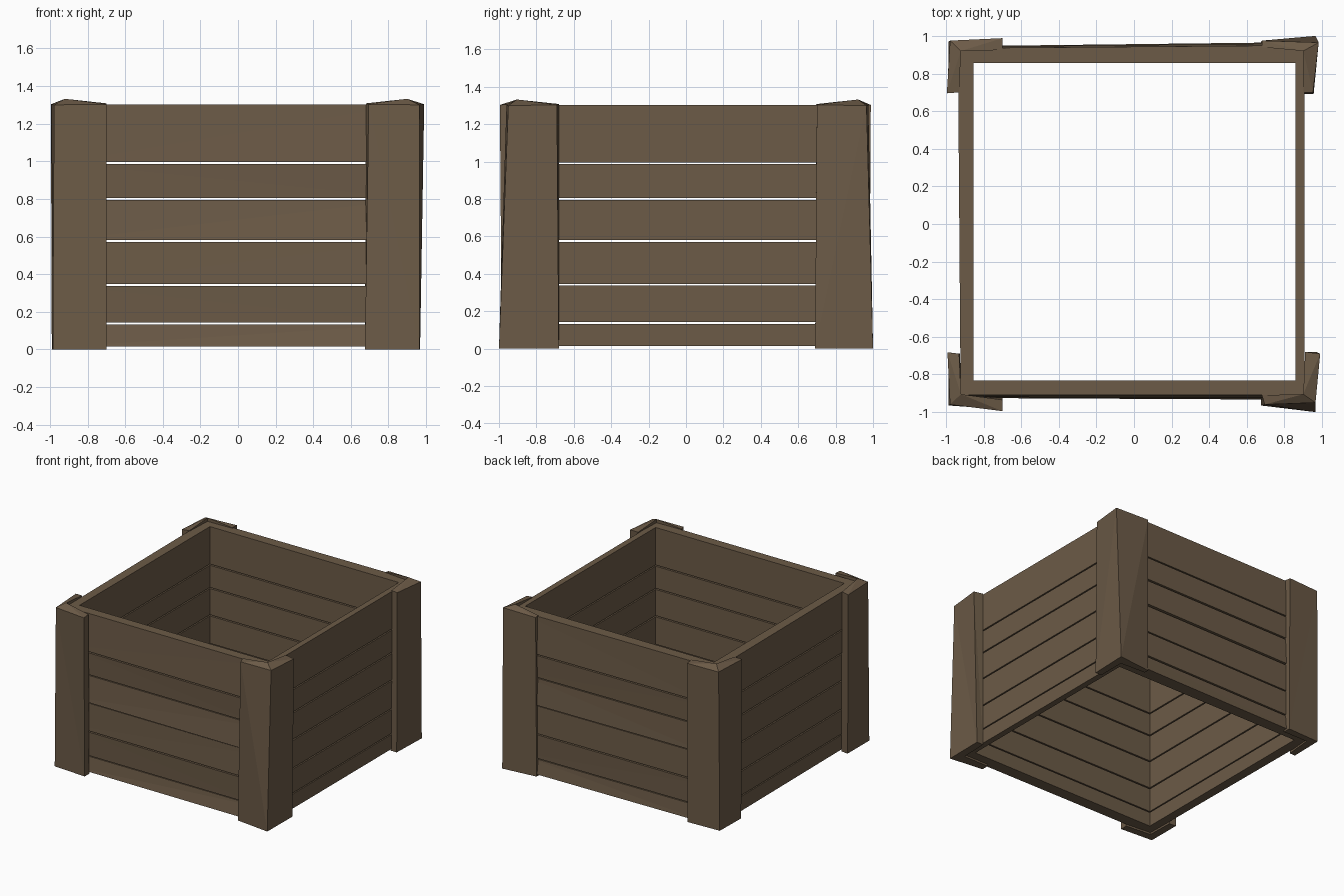
import bpy, bmesh

if "Cube" in bpy.data.objects:
    bpy.data.objects.remove(bpy.data.objects["Cube"])

wood = bpy.data.materials.new("weathered brown wood")
wood.diffuse_color = (0.150, 0.104, 0.063, 1)
wood.use_nodes = True
wood.node_tree.nodes["Principled BSDF"].inputs["Base Color"].default_value = wood.diffuse_color


def prism(name, bottom, top):
    """Closed solid between two matching rings of 3D points."""
    bm = bmesh.new()
    lo = [bm.verts.new(p) for p in bottom]
    hi = [bm.verts.new(p) for p in top]
    n = len(lo)
    for i in range(n):
        j = (i + 1) % n
        bm.faces.new((lo[i], lo[j], hi[j], hi[i]))
    if n == 6:  # L section: two mitred quads at each end
        for ring in (lo, hi):
            bm.faces.new((ring[0], ring[1], ring[2], ring[3]))
            bm.faces.new((ring[0], ring[3], ring[4], ring[5]))
    else:
        bm.faces.new(lo)
        bm.faces.new(hi)
    bmesh.ops.recalc_face_normals(bm, faces=bm.faces)
    bmesh.ops.triangulate(bm, faces=bm.faces)
    me = bpy.data.meshes.new(name)
    bm.to_mesh(me)
    bm.free()
    me.materials.append(wood)
    ob = bpy.data.objects.new(name, me)
    bpy.context.collection.objects.link(ob)


# Horizontal slats, the same heights on all four sides
levels = [(0.015, 0.133), (0.142, 0.337), (0.347, 0.571),
          (0.581, 0.795), (0.805, 0.986), (0.996, 1.303)]
# Small outward lean of the lower / upper edge of each slat
lean = [(0.015, 0.0), (0.005, 0.01), (0.01, 0.005),
        (0.015, 0.0), (0.005, 0.01), (0.01, 0.0)]

# side: (runs along x?, start, end, inner, outer at start, outer at end, warp)
walls = {
    "front": (True, -0.92, 0.90, -0.832, -0.910, -0.910, -1.0),
    "back": (True, -0.92, 0.90, 0.855, 0.935, 0.950, 0.7),
    "left": (False, -0.90, 0.92, -0.853, -0.922, -0.936, 0.0),
    "right": (False, -0.90, 0.92, 0.858, 0.907, 0.907, 0.0),
}
for side, (along_x, a, b, inner, out_a, out_b, warp) in walls.items():
    for i, ((z0, z1), (l0, l1)) in enumerate(zip(levels, lean)):
        rings = []
        for z, l in ((z0, l0), (z1, l1)):
            o = l * warp
            pts = [(a, inner), (b, inner), (b, out_b + 1.6 * o), (a, out_a + o)]
            rings.append([(p, q, z) if along_x else (q, p, z) for p, q in pts])
        prism(f"{side}_slat_{i + 1}", *rings)

# L-shaped corner posts: outer corner, front/back board end (outer, inner),
# inner corner, side board end (inner, outer); bottom ring then top ring
posts = {
    "front_left_post": (
        [(-.985, -.965), (-.70, -.985), (-.70, -.925), (-.92, -.905), (-.925, -.69), (-.985, -.685)],
        [(-.978, -.96), (-.70, -.995), (-.70, -.935), (-.92, -.905), (-.93, -.69), (-.992, -.682)]),
    "front_right_post": (
        [(.965, -1.0), (.675, -.965), (.675, -.905), (.90, -.905), (.91, -.68), (.968, -.68)],
        [(.965, -.95), (.695, -.96), (.68, -.91), (.90, -.905), (.91, -.68), (.99, -.69)]),
    "back_left_post": (
        [(-.985, .97), (-.70, .98), (-.70, .92), (-.92, .92), (-.94, .70), (-.99, .70)],
        [(-.978, .975), (-.70, .988), (-.70, .925), (-.92, .92), (-.93, .70), (-.995, .695)]),
    "back_right_post": (
        [(.965, 1.0), (.675, .97), (.675, .93), (.90, .92), (.90, .69), (.955, .69)],
        [(.982, .965), (.68, .975), (.68, .94), (.90, .92), (.90, .70), (.952, .70)]),
}
post_top = (1.30, 1.303, 1.308, 1.332, 1.308, 1.303)
for name, (lo, hi) in posts.items():
    prism(name, [(x, y, 0) for x, y in lo],
          [(x, y, z) for (x, y), z in zip(hi, post_top)])
